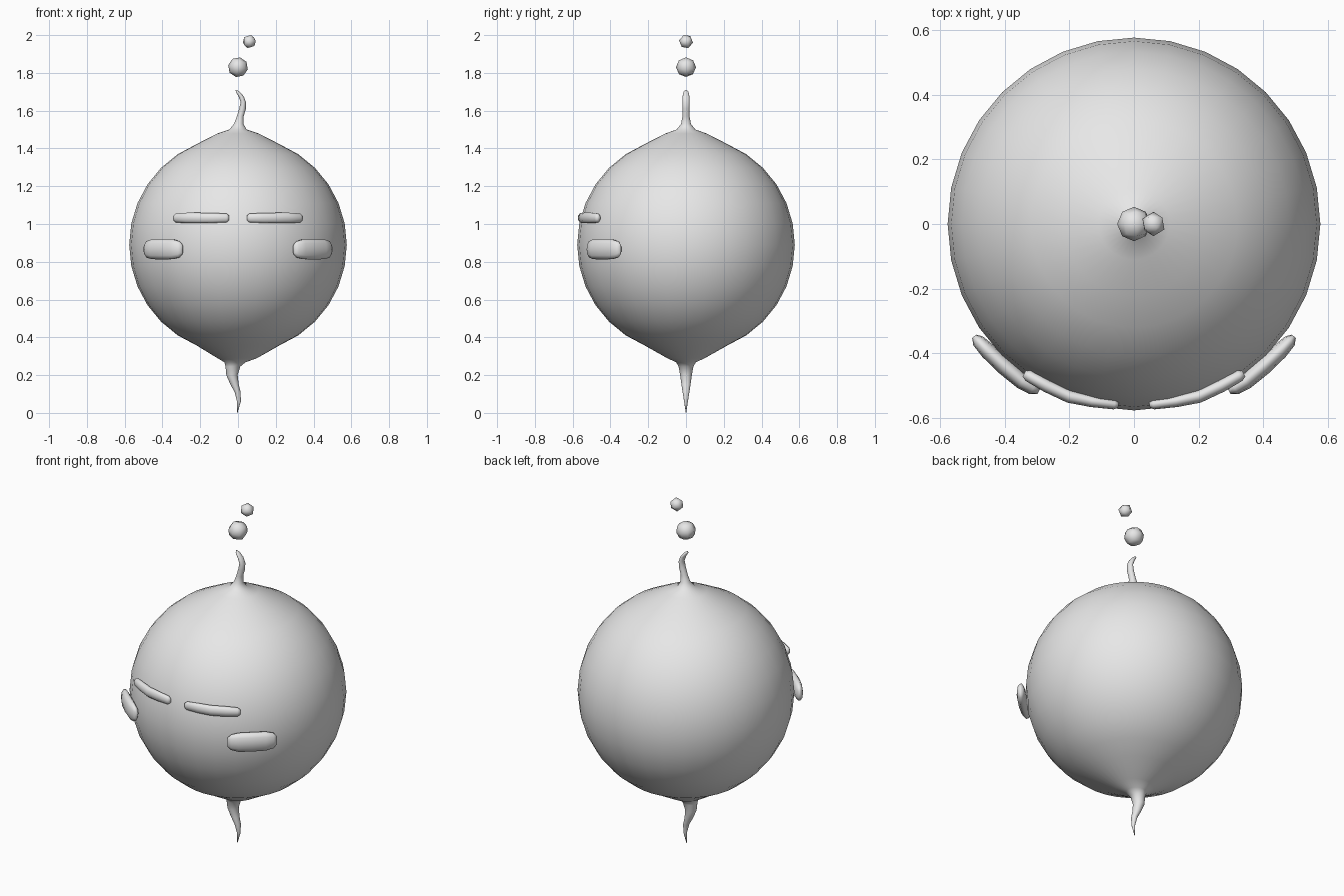
import bpy, bmesh, math
from mathutils import Matrix, Vector

old = bpy.data.objects.get("Cube")
if old:
    bpy.data.objects.remove(old, do_unlink=True)

GREY = (0.8, 0.8, 0.8, 1)
grey = bpy.data.materials.new("plain_grey")
grey.use_nodes = True
grey.diffuse_color = GREY
grey.node_tree.nodes["Principled BSDF"].inputs["Base Color"].default_value = GREY


def finish(bm, name):
    """Turn a bmesh into a smooth, grey object."""
    bmesh.ops.recalc_face_normals(bm, faces=bm.faces)
    mesh = bpy.data.meshes.new(name)
    bm.to_mesh(mesh)
    bm.free()
    mesh.materials.append(grey)
    mesh.shade_smooth()
    obj = bpy.data.objects.new(name, mesh)
    bpy.context.collection.objects.link(obj)
    return obj


def loft(name, rings):
    """Skin closed rings of points and close both ends."""
    bm = bmesh.new()
    loops = [[bm.verts.new(p) for p in ring] for ring in rings]
    count = len(loops[0])
    for a, b in zip(loops, loops[1:]):
        for i in range(count):
            j = (i + 1) % count
            bm.faces.new((a[i], a[j], b[j], b[i]))
    bm.faces.new(loops[0][::-1])
    bm.faces.new(loops[-1])
    return finish(bm, name)


# Round body with a wavy wisp above and a wavy tail below
CENTRE, RADIUS, SIDES, RINGS = 0.89, 0.576, 32, 16


def ring(z, x, rx, ry):
    angles = [2 * math.pi * i / SIDES for i in range(SIDES)]
    return [(x + rx * math.cos(a), ry * math.sin(a), z) for a in angles]


# z, x centre, x radius, y radius
tail = [(0.0, -0.004, 0.001, 0.001), (0.06, 0.005, 0.01, 0.01),
        (0.11, -0.002, 0.016, 0.018), (0.15, -0.018, 0.022, 0.024),
        (0.2, -0.032, 0.03, 0.031), (0.245, -0.027, 0.039, 0.039),
        (0.268, -0.016, 0.056, 0.052), (0.29, -0.004, 0.105, 0.1)]
wisp = [(1.479, 0, 0.11, 0.11), (1.5, 0, 0.046, 0.05),
        (1.53, 0.004, 0.025, 0.026), (1.57, 0.012, 0.018, 0.019),
        (1.61, 0.024, 0.018, 0.019), (1.645, 0.028, 0.014, 0.019),
        (1.675, 0.017, 0.014, 0.018), (1.698, 0, 0.011, 0.014),
        (1.71, -0.009, 0.004, 0.005)]
ball = []
for k in range(2, RINGS - 1):
    a = math.pi * k / RINGS
    r = RADIUS * math.sin(a)
    ball.append((CENTRE - RADIUS * math.cos(a), 0, r, r))
loft("body", [ring(*row) for row in tail + ball + wisp])


# Rounded strips hugging the face, mirrored to both sides
def strip(name, z, path, sides=10):
    """Path rows: x, y, half thickness, half height."""
    rings = []
    for i, (x, y, thick, high) in enumerate(path):
        before, after = path[max(i - 1, 0)], path[min(i + 1, len(path) - 1)]
        along = Vector((after[0] - before[0], after[1] - before[1])).normalized()
        out = Vector((along.y, -along.x))
        loop = []
        for k in range(sides):
            a = 2 * math.pi * k / sides
            c = thick * math.cos(a)
            loop.append((x + out.x * c, y + out.y * c, z + high * math.sin(a)))
        rings.append(loop)
    for side, sign in (("left", 1), ("right", -1)):
        loft(side + "_" + name, [[(sign * x, y, h) for x, y, h in r] for r in rings])


strip("brow", 1.032, [
    (0.048, -0.56, 0.008, 0.014), (0.06, -0.558, 0.015, 0.024),
    (0.13, -0.548, 0.018, 0.028), (0.2, -0.533, 0.02, 0.029),
    (0.27, -0.5, 0.02, 0.029), (0.326, -0.469, 0.018, 0.025),
    (0.339, -0.462, 0.011, 0.014)])
strip("cheek", 0.866, [
    (0.295, -0.519, 0.008, 0.026), (0.312, -0.509, 0.02, 0.045),
    (0.345, -0.487, 0.025, 0.055), (0.4, -0.44, 0.027, 0.056),
    (0.452, -0.392, 0.025, 0.055), (0.482, -0.361, 0.02, 0.045),
    (0.494, -0.347, 0.008, 0.026)])

# Two small blobs floating above the wisp
bm = bmesh.new()
bmesh.ops.create_cube(bm, size=1)
bmesh.ops.subdivide_edges(bm, edges=bm.edges, cuts=1, use_grid_fill=True)
for v in bm.verts:
    v.co = v.co.normalized() * 0.053
bmesh.ops.transform(bm, verts=bm.verts, matrix=Matrix.Translation((0, 0, 1.83))
                    @ Matrix.Rotation(math.radians(12), 4, "Y"))
finish(bm, "large_blob")

bm = bmesh.new()
bmesh.ops.create_icosphere(bm, subdivisions=1, radius=0.038)
bmesh.ops.transform(bm, verts=bm.verts, matrix=Matrix.Translation((0.06, 0, 1.966))
                    @ Matrix.Rotation(math.radians(80), 4, "X"))
finish(bm, "small_blob")
